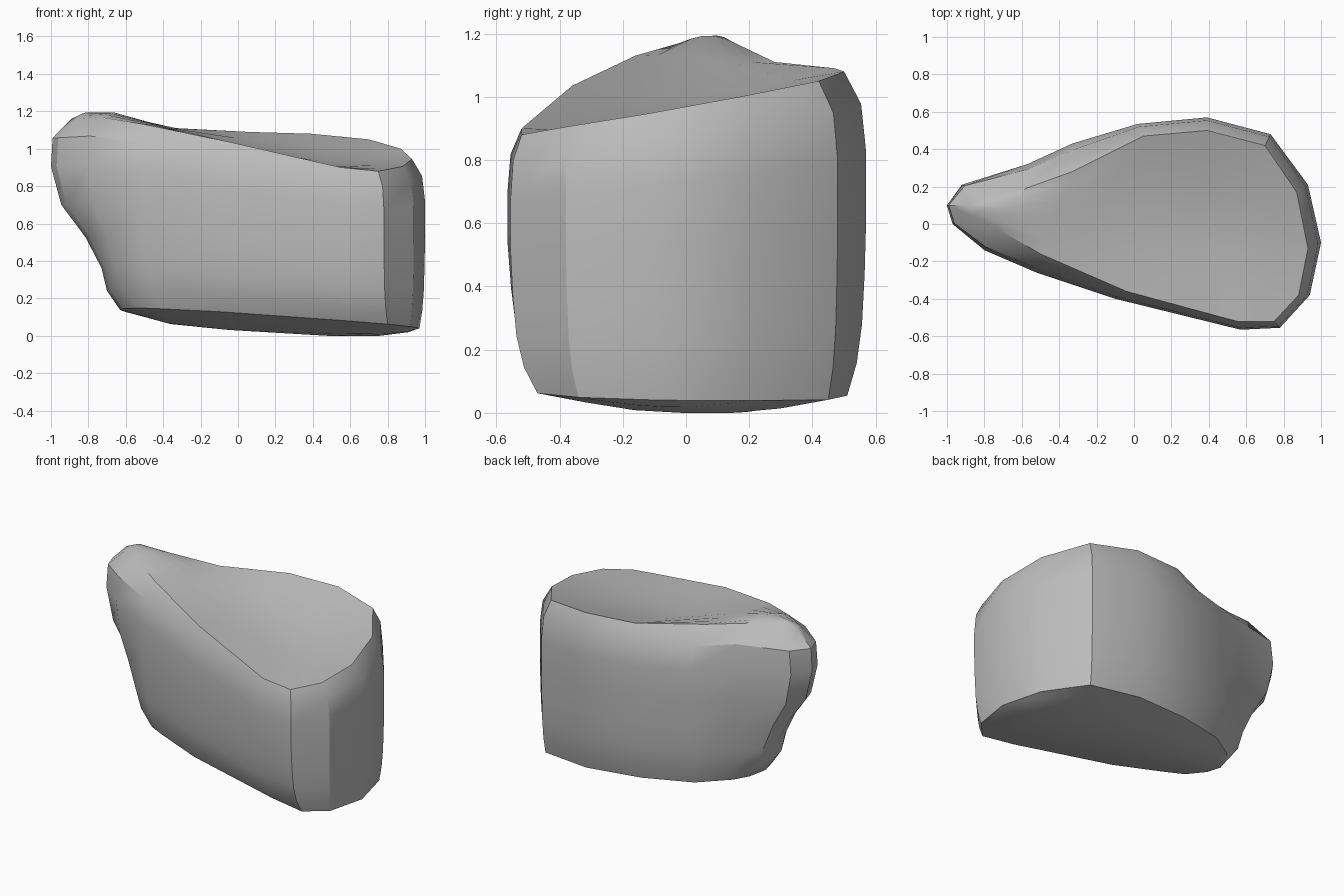
import bpy, bmesh, math
from mathutils import Vector

cube = bpy.data.objects.get("Cube")
if cube:
    bpy.data.objects.remove(cube, do_unlink=True)

# Outline stations, starting at the narrow tail and running round the front:
# widest x, y | foot x, y | rim x, y, z
STATIONS = [
    (-1, .1, -.63, .06, -.89, .1, 1.16),
    (-.97, 0, -.61, -.04, -.86, .04, 1.16),
    (-.8, -.14, -.53, -.15, -.74, -.02, 1.17),
    (-.52, -.26, -.42, -.2, -.5, -.16, 1.13),
    (-.1, -.4, -.1, -.32, -.04, -.36, 1.035),
    (.57, -.565, .57, -.45, .55, -.52, .9),
    (.78, -.555, .8, -.47, .75, -.52, .88),
    (.94, -.38, .92, -.34, .88, -.38, .905),
    (1, -.1, .97, -.08, .93, -.13, .945),
    (.93, .21, .9, .2, .87, .17, 1),
    (.73, .48, .72, .45, .7, .42, 1.05),
    (.39, .57, .38, .51, .39, .5, 1.08),
    (.02, .535, 0, .47, .05, .47, 1.09),
    (-.33, .43, -.33, .38, -.33, .28, 1.11),
    (-.57, .32, -.52, .25, -.58, .19, 1.15),
    (-.92, .21, -.59, .17, -.77, .16, 1.16),
]
# Height fraction | swell of the body | swell of the overhanging tail
LEVELS = [(.1, .5, .19), (.22, .78, .27), (.38, .92, .5),
          (.55, 1, .85), (.75, 1, 1), (.9, .77, .92)]


def make_material(name, colour):
    mat = bpy.data.materials.new(name)
    mat.use_nodes = True
    mat.diffuse_color = colour
    mat.node_tree.nodes["Principled BSDF"].inputs["Base Color"].default_value = colour
    return mat


def station_column(station):
    """Points up the side of the stone at one station, from foot to rim."""
    px, py, fx, fy, rx, ry, rz = station
    foot = Vector((fx, fy, .04 + .065 * (.95 - fx) - .06 * fy * (1 - .7 * fx)))
    wide, rim = Vector((px, py, 0)), Vector((rx, ry, rz))
    overhang = min(1, max(0, (math.dist((px, py), (fx, fy)) - .1) / .27))
    column = [foot]
    for height, body, tail in LEVELS:
        swell = body + (tail - body) * overhang
        start = rim if height > .8 else foot
        point = start.lerp(wide, swell)
        point.z = foot.z + (rim.z - foot.z) * height
        column.append(point)
    return column + [rim]


def add_cap(bm, ring, sink, flip, steps=6):
    """Close a ring with cross strips that sag by sink(x) in the middle."""
    half = len(ring) // 2
    rows = []
    for i in range(1, half):
        a, b = ring[i], ring[-i]
        row = [a]
        for k in range(1, steps):
            point = a.co.lerp(b.co, k / steps)
            point.z = max(0, point.z - sink(point.x) * math.sin(math.pi * k / steps))
            row.append(bm.verts.new(point))
        rows.append(row + [b])
    faces = []
    for k in range(steps):
        faces.append((ring[0], rows[0][k], rows[0][k + 1]))
        faces.append((rows[-1][k], ring[half], rows[-1][k + 1]))
        for r, s in zip(rows, rows[1:]):
            faces.append((r[k], s[k], s[k + 1], r[k + 1]))
    for face in faces:
        bm.faces.new(face[::-1] if flip else face)


def top_dish(x):
    """Hollow over the broad end, slight hump over the tail."""
    return .06 * max(-.55, min(1, (x + .4) / .35, (.97 - x) * 2))


def underside_bulge(x):
    """Rounded belly that fades out towards both ends."""
    return .07 * max(0, min(1, (x + .63) * 3, (1.03 - x) * 3))


# Stone body: lofted sides, dished top, gently rounded underside
bm = bmesh.new()
columns = [[bm.verts.new(p) for p in station_column(s)] for s in STATIONS]
for a, b in zip(columns, columns[1:] + columns[:1]):
    for k in range(len(a) - 1):
        bm.faces.new((a[k], b[k], b[k + 1], a[k + 1]))
add_cap(bm, [c[-1] for c in columns], top_dish, False)
add_cap(bm, [c[0] for c in columns], underside_bulge, True)
bmesh.ops.recalc_face_normals(bm, faces=bm.faces)

mesh = bpy.data.meshes.new("wedge_stone")
bm.to_mesh(mesh)
bm.free()
stone = bpy.data.objects.new("wedge_stone", mesh)
bpy.context.collection.objects.link(stone)
mesh.materials.append(make_material("stone grey", (.5, .5, .5, 1)))

# Soft faces with crisp rims
bpy.ops.object.select_all(action='DESELECT')
stone.select_set(True)
bpy.context.view_layer.objects.active = stone
bpy.ops.object.shade_smooth_by_angle(angle=math.radians(30))
